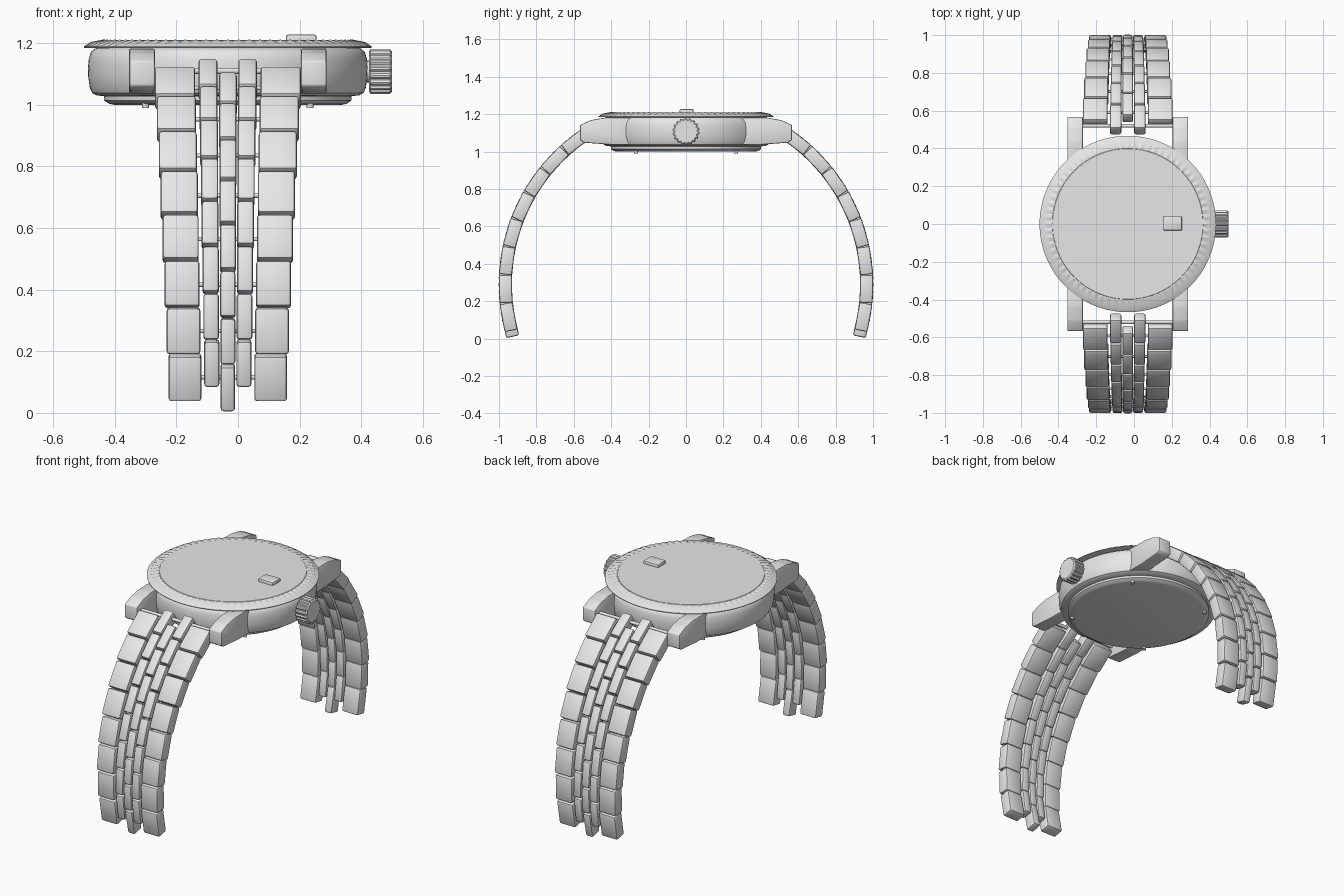
import bpy, bmesh
from math import sin, cos, pi, radians
from mathutils import Matrix, Vector

cube = bpy.data.objects.get("Cube")
if cube:
    bpy.data.objects.remove(cube)

CX = -0.033                 # case and strap axis (the crown shifts it off centre)
ARC_Z, ARC_R = 0.29, 0.965  # centre height and radius of the strap curve

steel = bpy.data.materials.new("brushed_grey_steel")
steel.use_nodes = True
GREY = (0.8, 0.8, 0.8, 1)
steel.diffuse_color = GREY
steel.node_tree.nodes["Principled BSDF"].inputs["Base Color"].default_value = GREY


def finish(bm, name, angle=35):
    """Turn a bmesh into a shaded object."""
    bmesh.ops.recalc_face_normals(bm, faces=bm.faces[:])
    me = bpy.data.meshes.new(name)
    bm.to_mesh(me)
    bm.free()
    me.materials.append(steel)
    me.shade_smooth()
    me.set_sharp_from_angle(angle=radians(angle))
    ob = bpy.data.objects.new(name, me)
    bpy.context.collection.objects.link(ob)
    return ob


def add_box(bm, size, matrix, bevel=0.01):
    """Add a rounded box to a bmesh."""
    verts = bmesh.ops.create_cube(bm, size=1, matrix=Matrix.Diagonal((*size, 1)))["verts"]
    edges = list({e for v in verts for e in v.link_edges})
    tag = set(bm.verts) - set(verts)
    bmesh.ops.bevel(bm, geom=edges, offset=bevel, segments=2, profile=0.5, affect='EDGES')
    bmesh.ops.transform(bm, matrix=matrix, verts=[v for v in bm.verts if v not in tag])


def add_rod(bm, radius, length, matrix, sides=12):
    bmesh.ops.create_cone(bm, cap_ends=True, segments=sides, radius1=radius,
                          radius2=radius, depth=length, matrix=matrix)


def lathe(name, profile, segments=96, ripple=None, matrix=None, angle=35):
    """Spin (radius, height) points into a capped solid; ripple(i, k) offsets a point."""
    bm = bmesh.new()
    rings = []
    for k, (r, z) in enumerate(profile):
        ring = []
        for i in range(segments):
            dr, dz = ripple(i, k) if ripple else (0, 0)
            a = 2 * pi * i / segments
            ring.append(bm.verts.new(((r + dr) * cos(a), (r + dr) * sin(a), z + dz)))
        rings.append(ring)
    for low, high in zip(rings, rings[1:]):
        for i in range(segments):
            j = (i + 1) % segments
            bm.faces.new((low[i], low[j], high[j], high[i]))
    bm.faces.new(rings[0])
    bm.faces.new(rings[-1])
    bm.transform(matrix or Matrix.Translation((CX, 0, 0)))
    return finish(bm, name, angle)


# Case body, back cover, bezel and crystal
lathe("case_body", [(0.40, 1.028), (0.425, 1.03), (0.44, 1.038), (0.448, 1.055), (0.453, 1.09),
                    (0.454, 1.12), (0.451, 1.15), (0.444, 1.172), (0.43, 1.183), (0.40, 1.187)])
lathe("case_back", [(0.37, 1.0), (0.385, 1.003), (0.402, 1.014), (0.402, 1.027), (0.39, 1.035)])
lathe("fluted_bezel", [(0.41, 1.183), (0.467, 1.185), (0.467, 1.189), (0.445, 1.201), (0.405, 1.209),
                       (0.398, 1.208)], segments=144, angle=20,
      ripple=lambda i, k: (0, 0.0025 * (-1) ** i if k in (3, 4) else 0))
lathe("crystal", [(0.397, 1.19), (0.4, 1.208), (0.398, 1.21)])

# Date magnifier on the crystal
bm = bmesh.new()
add_box(bm, (0.1, 0.076, 0.03), Matrix.Translation((0.205, 0.003, 1.213)), 0.008)
finish(bm, "date_magnifier")

# Four screws in the back cover
bm = bmesh.new()
for sx in (-1, 1):
    for sy in (-1, 1):
        add_rod(bm, 0.011, 0.02, Matrix.Translation((CX + sx * 0.267, sy * 0.267, 1.0)))
finish(bm, "back_screws")

# Knurled winding crown on its stem
to_x = Matrix.Rotation(pi / 2, 4, 'Y')
lathe("crown", [(0.06, 0.425), (0.07, 0.43), (0.07, 0.493), (0.062, 0.5)], segments=72,
      ripple=lambda i, k: (0.003 if i % 4 < 2 else -0.003, 0),
      matrix=Matrix.Translation((0, 0, 1.108)) @ to_x)
bm = bmesh.new()
add_rod(bm, 0.035, 0.06, Matrix.Translation((0.41, 0, 1.108)) @ to_x, 24)
finish(bm, "crown_stem")

# Lugs: one side profile extruded, mirrored to four corners
LUG = [(0.28, 1.183), (0.44, 1.181), (0.51, 1.168), (0.567, 1.142), (0.567, 1.062), (0.545, 1.048),
       (0.40, 1.037), (0.28, 1.037)]
for sy, end in ((-1, "front"), (1, "back")):
    for sx, side in ((-1, "right"), (1, "left")):
        bm = bmesh.new()
        face = bm.faces.new([bm.verts.new((CX + sx * 0.237, sy * y, z)) for y, z in LUG])
        new = bmesh.ops.extrude_face_region(bm, geom=[face])["geom"]
        bmesh.ops.translate(bm, vec=Vector((sx * 0.083, 0, 0)),
                            verts=[g for g in new if isinstance(g, bmesh.types.BMVert)])
        bmesh.ops.recalc_face_normals(bm, faces=bm.faces[:])
        bmesh.ops.bevel(bm, geom=bm.edges[:], offset=0.006, segments=2, profile=0.5, affect='EDGES')
        finish(bm, f"{end}_{side}_lug")

# Strap: columns of links along an arc, tapering towards the free end
LINKS, START, STEP = 8, -0.26, 0.1565
COLUMNS = {  # name: (inner edge, outer edge, angle shift)
    "outer_links": (0.106, 0.237, 0.0),
    "middle_links": (0.034, 0.095, 0.048),
    "centre_links": (-0.029, 0.029, -0.034),
}


def arc_frame(side, theta):
    place = Matrix.Translation((CX, side * ARC_R * cos(theta), ARC_Z + ARC_R * sin(theta)))
    return place @ Matrix.Rotation(side * theta, 4, 'X')


def taper(n):
    return 0.81 + 0.19 * n / (LINKS - 1)


for side, end in ((-1, "front"), (1, "back")):
    for name, (inner, outer, shift) in COLUMNS.items():
        bm = bmesh.new()
        for n in range(LINKS):
            frame = arc_frame(side, START + shift + STEP * (n + 0.5))
            mid, width = (inner + outer) / 2 * taper(n), (outer - inner) * taper(n)
            for sx in ((-1, 1) if mid else (1,)):
                add_box(bm, (width, 0.07, 0.149), frame @ Matrix.Translation((sx * mid, 0, 0)))
        finish(bm, f"{end}_{name}")

    # Thin pins joining the links, and the bar between the lugs
    bm = bmesh.new()
    for n in range(LINKS):
        add_rod(bm, 0.007, 0.3 * taper(n), arc_frame(side, START + STEP * (n + 0.5)) @ to_x)
    finish(bm, f"{end}_link_pins")
    bm = bmesh.new()
    add_rod(bm, 0.01, 0.49, Matrix.Translation((CX, side * 0.52, 1.11)) @ to_x)
    finish(bm, f"{end}_spring_bar")
